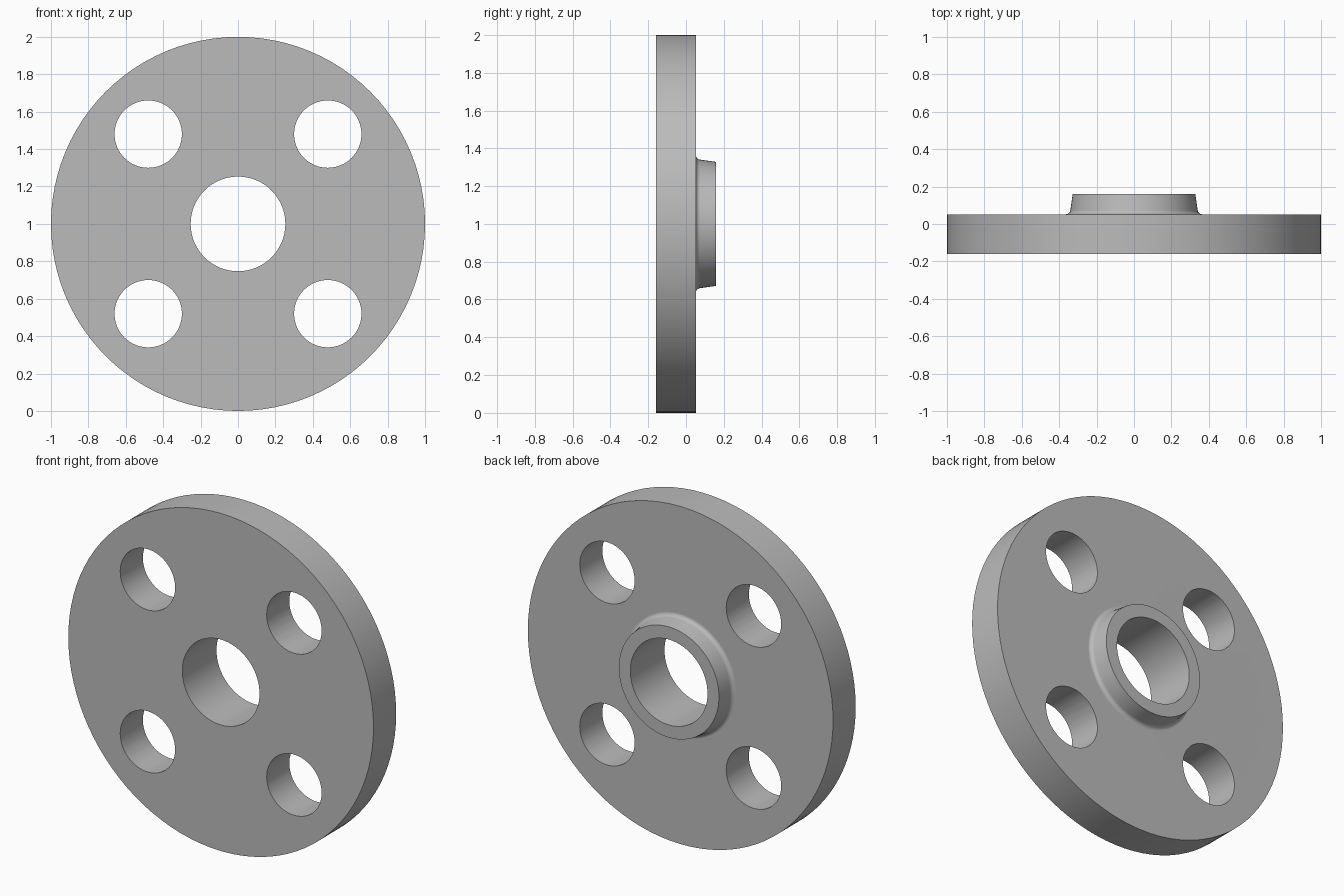
import bpy, bmesh, math
from mathutils import Matrix

if "Cube" in bpy.data.objects:
    bpy.data.objects.remove(bpy.data.objects["Cube"])

SEGMENTS = 96
BACK, FACE, HUB_END = -0.16, 0.052, 0.16
OUTER_R, BORE_R, BOLT_R, BOLT_OFFSET = 1.0, 0.253, 0.18, 0.48

steel = bpy.data.materials.new("grey steel")
steel.diffuse_color = (0.5, 0.5, 0.5, 1)
steel.use_nodes = True
steel.node_tree.nodes["Principled BSDF"].inputs["Base Color"].default_value = steel.diffuse_color


def add_object(name, bm):
    mesh = bpy.data.meshes.new(name)
    bm.to_mesh(mesh)
    bm.free()
    obj = bpy.data.objects.new(name, mesh)
    bpy.context.collection.objects.link(obj)
    return obj


def lathe(name, profile):
    """Revolve a closed (radius, y) profile about the y axis through z = 1."""
    bm = bmesh.new()
    rings = []
    for i in range(SEGMENTS):
        a = 2 * math.pi * i / SEGMENTS
        rings.append([bm.verts.new((r * math.cos(a), y, 1 + r * math.sin(a)))
                      for r, y in profile])
    n = len(profile)
    for i in range(SEGMENTS):
        p, q = rings[i], rings[(i + 1) % SEGMENTS]
        for j in range(n):
            k = (j + 1) % n
            bm.faces.new((p[j], p[k], q[k], q[j]))
    bmesh.ops.recalc_face_normals(bm, faces=bm.faces)
    return add_object(name, bm)


# Disc, bore and tapered hub with a small fillet at its foot
fillet = []
for i in range(7):
    a = math.radians(270 - 82 * i / 6)
    fillet.append((0.365 + 0.025 * math.cos(a), FACE + 0.025 + 0.025 * math.sin(a)))
profile = [(BORE_R, BACK), (OUTER_R, BACK), (OUTER_R, FACE), *fillet,
           (0.328, HUB_END), (BORE_R, HUB_END)]
flange = lathe("flange", profile)
flange.data.materials.append(steel)

# Four bolt holes
bm = bmesh.new()
for sx in (-1, 1):
    for sz in (-1, 1):
        place = (Matrix.Translation((sx * BOLT_OFFSET, 0, 1 + sz * BOLT_OFFSET))
                 @ Matrix.Rotation(math.pi / 2, 4, 'X'))
        bmesh.ops.create_cone(bm, cap_ends=True, segments=64, radius1=BOLT_R,
                              radius2=BOLT_R, depth=0.8, matrix=place)
cutter = add_object("bolt_hole_cutter", bm)
cutter.hide_render = True

bpy.context.view_layer.objects.active = flange
flange.select_set(True)
cut = flange.modifiers.new("bolt holes", 'BOOLEAN')
cut.object = cutter
cut.operation = 'DIFFERENCE'
cut.solver = 'EXACT'
bpy.ops.object.modifier_apply(modifier=cut.name)
bpy.data.objects.remove(cutter)

# Smooth round walls, crisp rims and flat faces
bpy.ops.object.shade_smooth_by_angle(angle=math.radians(30))
flat = flange.modifiers.new("flat faces", 'WEIGHTED_NORMAL')
flat.keep_sharp = True
